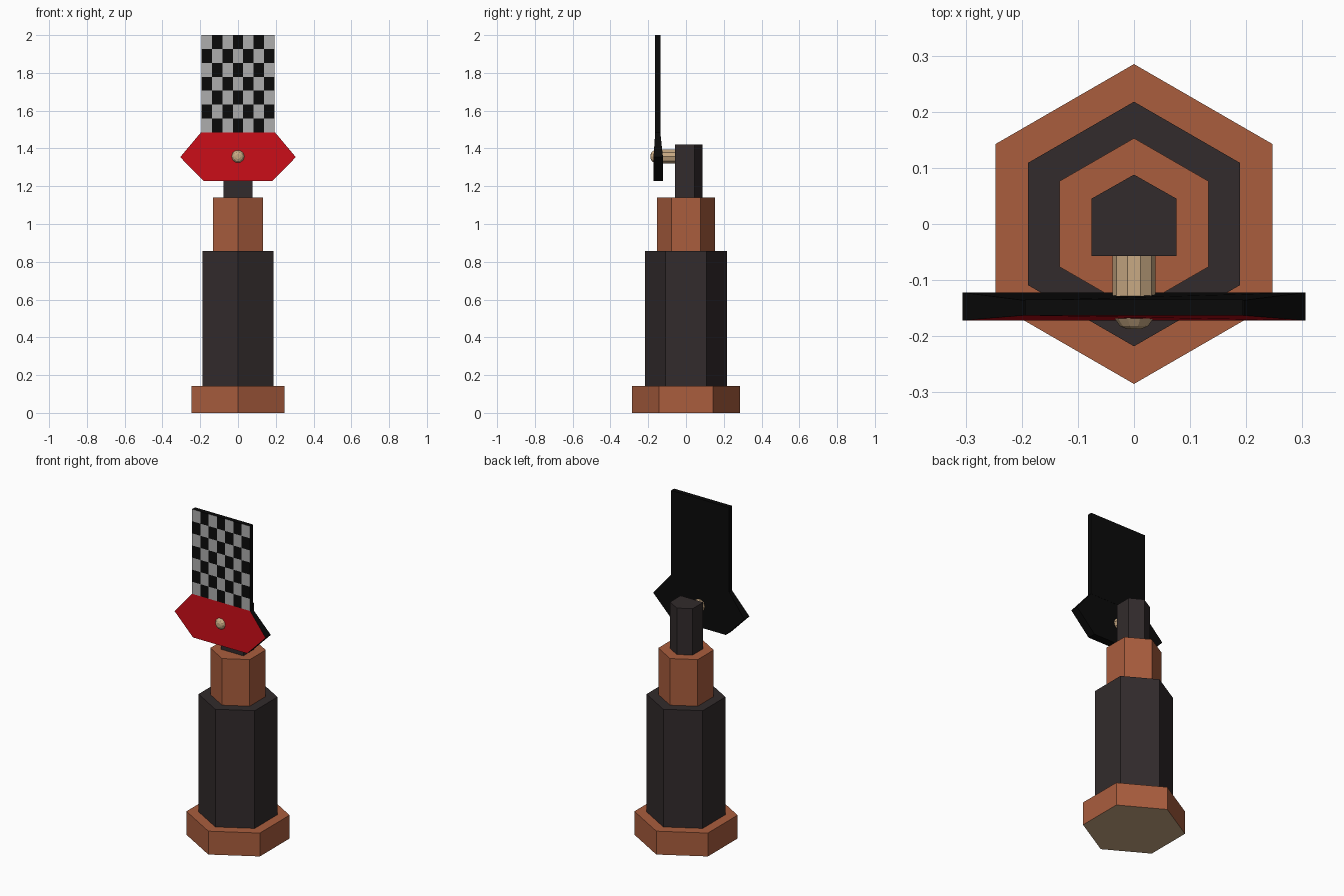
import bpy, bmesh
from math import sin, cos, tau

if "Cube" in bpy.data.objects:
    bpy.data.objects.remove(bpy.data.objects["Cube"])


def material(name, *rgb):
    m = bpy.data.materials.new(name)
    m.diffuse_color = (*rgb, 1)
    m.use_nodes = True
    m.node_tree.nodes["Principled BSDF"].inputs["Base Color"].default_value = m.diffuse_color
    return m


BROWN = material("copper_brown", 0.40, 0.11, 0.048)
DARK = material("charcoal", 0.032, 0.024, 0.025)
BLACK = material("black", 0.003, 0.003, 0.003)
GREY = material("light_grey", 0.42, 0.42, 0.42)
RED = material("red", 0.58, 0.004, 0.009)
TAN = material("tan", 0.58, 0.40, 0.23)


def finish(name, bm, mats, fix_normals=True):
    if fix_normals:
        bmesh.ops.recalc_face_normals(bm, faces=bm.faces)
    mesh = bpy.data.meshes.new(name)
    bm.to_mesh(mesh)
    bm.free()
    for m in mats:
        mesh.materials.append(m)
    obj = bpy.data.objects.new(name, mesh)
    bpy.context.collection.objects.link(obj)
    return obj


def loft(name, rings, mats):
    """Bridge successive rings of points and cap both ends.
    The first cap takes the second material, if there is one."""
    bm = bmesh.new()
    loops = [[bm.verts.new(p) for p in ring] for ring in rings]
    n = len(loops[0])
    for a, b in zip(loops, loops[1:]):
        for i in range(n):
            j = (i + 1) % n
            bm.faces.new((a[i], a[j], b[j], b[i]))
    first = bm.faces.new(loops[0])
    bm.faces.new(loops[-1])
    first.material_index = len(mats) - 1
    return finish(name, bm, mats)


def prism(name, outline, z0, z1, mats):
    return loft(name, [[(x, y, z) for x, y in outline] for z in (z0, z1)], mats)


def hexagon(r):
    return [(r * sin(tau * i / 6), r * cos(tau * i / 6)) for i in range(6)]


# Stepped hexagonal column
prism("base", hexagon(0.285), 0, 0.142, [BROWN, TAN])
prism("lower_column", hexagon(0.218), 0.142, 0.857, [DARK])
prism("upper_column", hexagon(0.153), 0.857, 1.14, [BROWN])

# Five-sided post with a flat front
post = [(-0.076, -0.057), (0.076, -0.057), (0.076, 0.045), (0, 0.088), (-0.076, 0.045)]
prism("post", post, 1.14, 1.422, [DARK])

# Round peg with a domed tip
peg_profile = [(-0.05, 0.038), (-0.163, 0.038), (-0.172, 0.032), (-0.182, 0.025), (-0.187, 0.013)]
loft("peg", [[(r * cos(tau * i / 10), y, 1.357 + r * sin(tau * i / 10)) for i in range(10)]
             for y, r in peg_profile], [TAN])

# Pointed plate, thinner along its top edge, with a red front
right = [(0.182, 1.227, -0.172), (0.306, 1.354, -0.172), (0.196, 1.485, -0.163)]
front = [(x, y, z) for x, z, y in right] + [(-x, y, z) for x, z, y in reversed(right)]
back = [(x, -0.136 if z > 1.4 else -0.122, z) for x, y, z in front]
loft("pivot_plate", [front, back], [BLACK, RED])

# Chequered blade: 7 x 7 squares in front, black sides and back
N, X0, X1, Z0, Z1 = 7, -0.194, 0.194, 1.485, 2.0
bm = bmesh.new()
grid = [[bm.verts.new((X0 + (X1 - X0) * i / N, -0.163, Z0 + (Z1 - Z0) * j / N))
         for j in range(N + 1)] for i in range(N + 1)]
for i in range(N):
    for j in range(N):
        f = bm.faces.new((grid[i][j], grid[i + 1][j], grid[i + 1][j + 1], grid[i][j + 1]))
        f.material_index = (i + j) % 2
blade = finish("chequered_blade", bm, [GREY, BLACK], fix_normals=False)
solid = blade.modifiers.new("thickness", 'SOLIDIFY')
solid.thickness = 0.028
solid.offset = -1
solid.material_offset = 1
solid.material_offset_rim = 1
